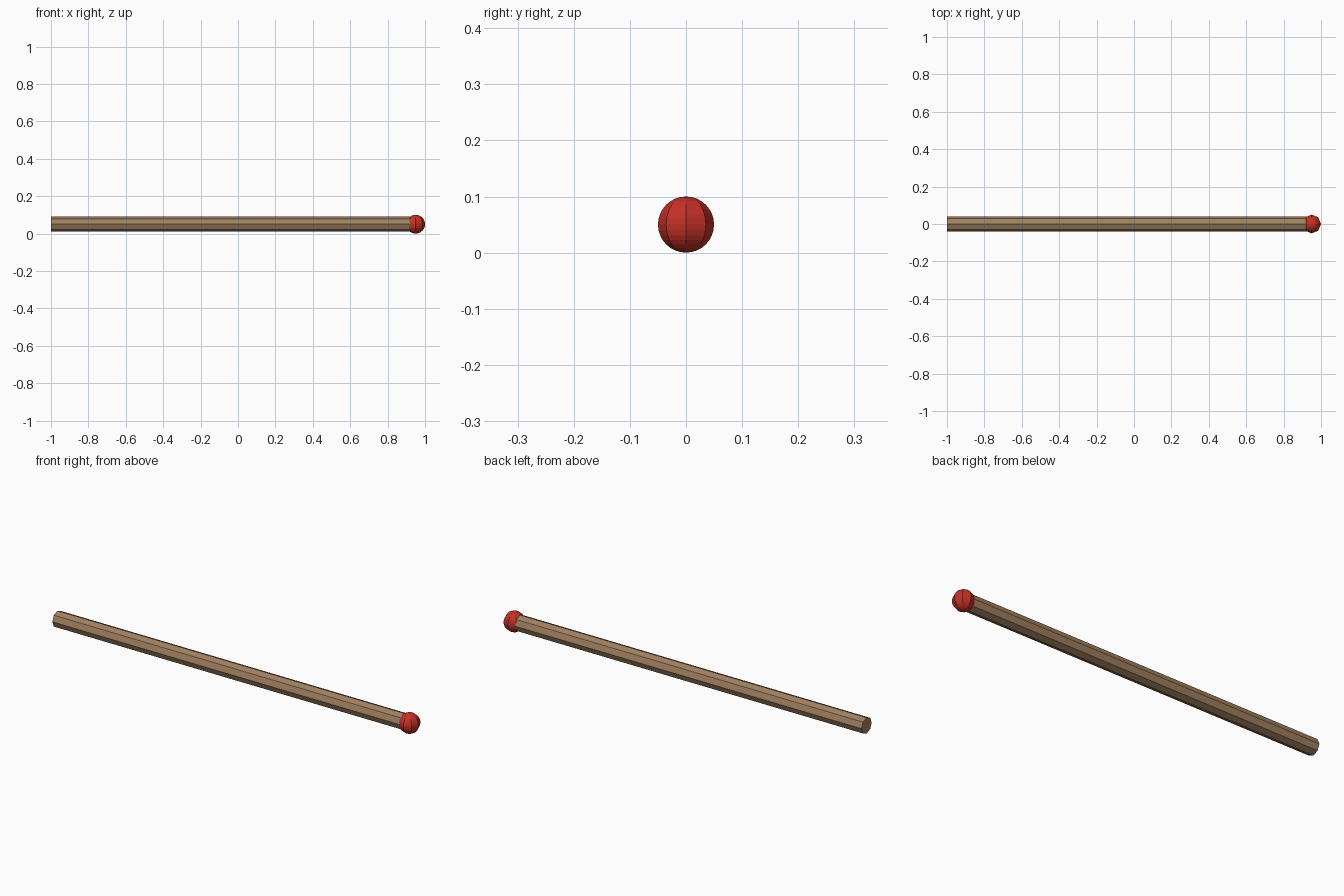
import bpy, math

if "Cube" in bpy.data.objects:
    bpy.data.objects.remove(bpy.data.objects["Cube"])


def paint(obj, name, color):
    mat = bpy.data.materials.new(name)
    mat.diffuse_color = color
    mat.use_nodes = True
    mat.node_tree.nodes["Principled BSDF"].inputs["Base Color"].default_value = mat.diffuse_color
    obj.data.materials.append(mat)


R_HEAD, R_STICK = 0.05, 0.04
HEAD_X = 1 - R_HEAD

# Eight-sided wooden stick running along x, ending inside the head
length = HEAD_X + 1
bpy.ops.mesh.primitive_cylinder_add(
    vertices=8, radius=R_STICK, depth=length,
    location=(-1 + length / 2, 0, R_HEAD), rotation=(0, math.pi / 2, 0))
stick = bpy.context.object
stick.name = "stick"
paint(stick, "wood", (0.36, 0.22, 0.12, 1))

# Faceted round tip: eight meridians, finely ringed from top to bottom
bpy.ops.mesh.primitive_uv_sphere_add(
    segments=8, ring_count=16, radius=R_HEAD, location=(HEAD_X, 0, R_HEAD))
head = bpy.context.object
head.name = "match_head"
paint(head, "red_tip", (0.55, 0.03, 0.02, 1))
